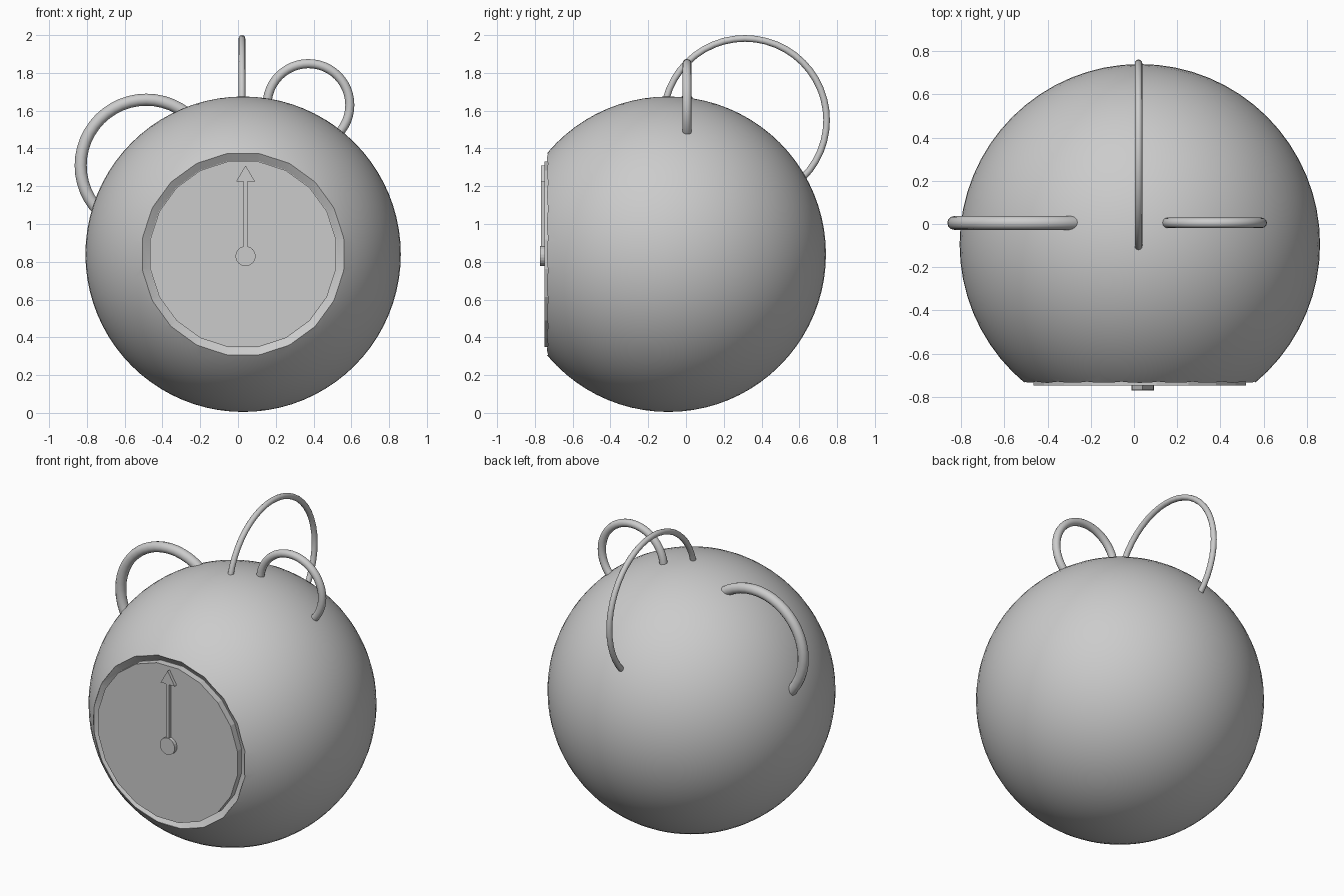
import bpy, bmesh, math
from mathutils import Matrix

if "Cube" in bpy.data.objects:
    bpy.data.objects.remove(bpy.data.objects["Cube"])

CX, CY, CZ, R = 0.027, -0.094, 0.84, 0.835


def new_object(name, bm):
    bmesh.ops.recalc_face_normals(bm, faces=bm.faces)
    mesh = bpy.data.meshes.new(name)
    bm.to_mesh(mesh)
    bm.free()
    obj = bpy.data.objects.new(name, mesh)
    bpy.context.collection.objects.link(obj)
    return obj


def turned(name, x, z, rings, sides):
    """Solid of stacked polygon rings (radius, y) along the y axis."""
    bm = bmesh.new()
    loops = []
    for r, y in rings:
        loop = []
        for i in range(sides):
            a = 2 * math.pi * (i + 0.5) / sides
            loop.append(bm.verts.new((x + r * math.sin(a), y, z + r * math.cos(a))))
        loops.append(loop)
    for a, b in zip(loops, loops[1:]):
        for i in range(sides):
            j = (i + 1) % sides
            bm.faces.new((a[i], a[j], b[j], b[i]))
    bm.faces.new(loops[0])
    bm.faces.new(loops[-1])
    return new_object(name, bm)


def plate(name, outline, y_front, y_back):
    """Outline in x, z extruded along y."""
    bm = bmesh.new()
    face = bm.faces.new([bm.verts.new((x, y_front, z)) for x, z in outline])
    ext = bmesh.ops.extrude_face_region(bm, geom=[face])
    verts = [g for g in ext["geom"] if isinstance(g, bmesh.types.BMVert)]
    bmesh.ops.translate(bm, vec=(0, y_back - y_front, 0), verts=verts)
    return new_object(name, bm)


def smooth(obj, angle=30):
    bpy.ops.object.select_all(action='DESELECT')
    obj.select_set(True)
    bpy.context.view_layer.objects.active = obj
    bpy.ops.object.shade_smooth_by_angle(angle=math.radians(angle))


# Round body with a shallow many-sided pocket cut into the front
bm = bmesh.new()
bmesh.ops.create_uvsphere(bm, u_segments=64, v_segments=40, radius=R,
                          matrix=Matrix.Translation((CX, CY, CZ)))
body = new_object("body", bm)
cutter = turned("pocket_cutter", CX, CZ,
                [(0.54, -1.1), (0.54, -0.731), (0.50, -0.705)], 20)
cut = body.modifiers.new("pocket", 'BOOLEAN')
cut.operation, cut.solver, cut.object = 'DIFFERENCE', 'EXACT', cutter
bpy.context.view_layer.objects.active = body
body.select_set(True)
bpy.ops.object.modifier_apply(modifier="pocket")
bpy.data.objects.remove(cutter)
smooth(body, 20)

# Dial plate
turned("dial_face", CX, CZ, [(0.498, -0.748), (0.498, -0.70)], 20)

# Hand: hub, shaft and arrow tip
HX = 0.04
turned("hand_hub", HX, 0.83, [(0.053, -0.772), (0.053, -0.74)], 20)
plate("hand_arrow", [(HX - 0.01, 0.86), (HX + 0.01, 0.86), (HX + 0.01, 1.225),
                     (HX + 0.05, 1.225), (HX, 1.31), (HX - 0.05, 1.225),
                     (HX - 0.01, 1.225)], -0.768, -0.742)

# Three ring handles: name, centre, outer radius, tube radius, rotation
for name, loc, outer, tube, rot in [
        ("left_handle", (-0.485, 0.005, 1.31), 0.38, 0.032, (math.pi / 2, 0, 0)),
        ("right_handle", (0.373, 0.005, 1.63), 0.243, 0.024, (math.pi / 2, 0, 0)),
        ("rear_handle", (0.021, 0.312, 1.55), 0.45, 0.0175, (0, math.pi / 2, 0))]:
    bpy.ops.mesh.primitive_torus_add(location=loc, rotation=rot,
                                     major_radius=outer - tube, minor_radius=tube,
                                     major_segments=48, minor_segments=12)
    handle = bpy.context.object
    handle.name = name
    smooth(handle, 60)
